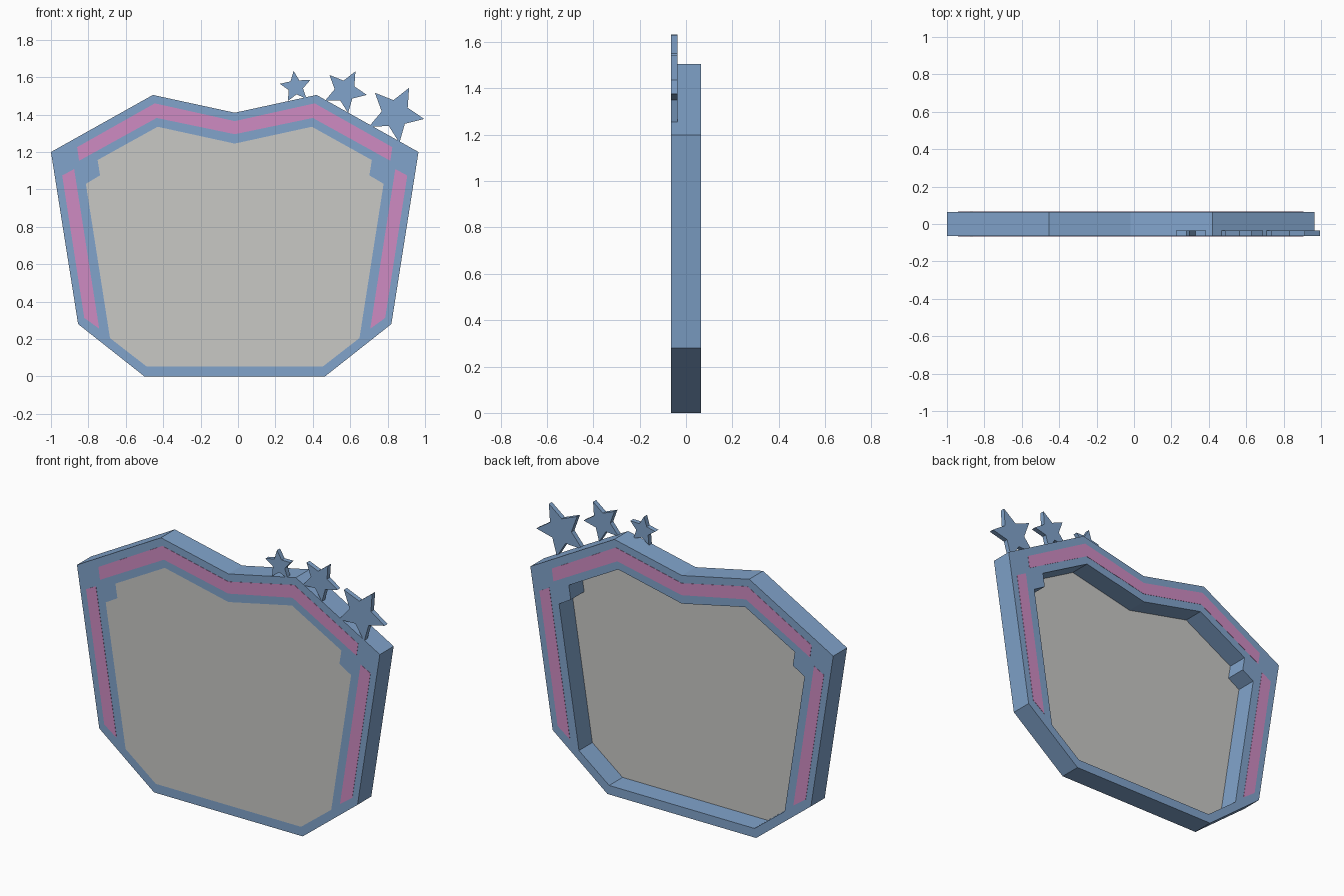
import bpy, bmesh
from math import cos, sin, radians
from mathutils import Vector

cube = bpy.data.objects.get("Cube")
if cube:
    bpy.data.objects.remove(cube, do_unlink=True)

CENTRE = -0.0175   # mirror line of the frame
HALF = 0.064       # half the frame depth


def make_material(name, rgb):
    mat = bpy.data.materials.new(name)
    mat.use_nodes = True
    colour = (*rgb, 1)
    mat.diffuse_color = colour
    mat.node_tree.nodes["Principled BSDF"].inputs["Base Color"].default_value = colour
    return mat


BLUE = make_material("soft blue", (0.22, 0.37, 0.60))
PINK = make_material("orchid pink", (0.62, 0.26, 0.54))
GREY = make_material("warm grey", (0.58, 0.58, 0.56))


def mirrored(half):
    """Close a right-hand outline with its mirror image; points on x = 0 are shared."""
    left = [(-x, z) for x, z in reversed(half) if x > 0]
    return [(x + CENTRE, z) for x, z in half + left]


def slab(name, loops, y0, y1, mat):
    """Fill outlines (later ones are holes) and extrude them from y0 to y1."""
    bm = bmesh.new()
    edges = []
    for loop in loops:
        verts = [bm.verts.new((x, y0, z)) for x, z in loop]
        edges += [bm.edges.new((a, b)) for a, b in zip(verts, verts[1:] + verts[:1])]
    bmesh.ops.triangle_fill(bm, edges=edges, use_beauty=True, normal=Vector((0, -1, 0)))
    result = bmesh.ops.extrude_face_region(bm, geom=bm.faces[:], use_keep_orig=True)
    moved = [v for v in result["geom"] if isinstance(v, bmesh.types.BMVert)]
    bmesh.ops.translate(bm, verts=moved, vec=(0, y1 - y0, 0))
    bmesh.ops.recalc_face_normals(bm, faces=bm.faces[:])
    mesh = bpy.data.meshes.new(name)
    bm.to_mesh(mesh)
    bm.free()
    mesh.materials.append(mat)
    obj = bpy.data.objects.new(name, mesh)
    bpy.context.collection.objects.link(obj)
    return obj


# Frame with its notched opening
outer = mirrored([(0, 1.41), (0.4375, 1.505), (0.9825, 1.2), (0.8375, 0.28), (0.4825, 0)])
inner = mirrored([(0, 1.245), (0.4125, 1.335), (0.733, 1.157), (0.72, 1.075),
                  (0.796, 1.03), (0.667, 0.205), (0.471, 0.053)])
slab("frame", [outer, inner], -HALF, HALF, BLUE)

# Panel flush with the front, recessed from the back
slab("panel", [inner], -HALF, -HALF + 0.004, GREY)

# Inlaid stripes on both faces
top_edge = [(0, 1.365), (0.4275, 1.46), (0.8425, 1.226)]
low_edge = [(0.832, 1.153), (0.4175, 1.382), (0, 1.295)]
half_band = top_edge + low_edge
top_band = [(x + CENTRE, z) for x, z in
            half_band + [(-x, z) for x, z in reversed(half_band) if x > 0]]
# Re-order so the outline runs along the top edge, then back along the lower one
upper = [(-x, z) for x, z in reversed(top_edge[1:])] + top_edge
lower = low_edge + [(-x, z) for x, z in reversed(low_edge[:-1])]
top_band = [(x + CENTRE, z) for x, z in upper + lower]
side_band = [(0.8585, 1.109), (0.9225, 1.074), (0.8045, 0.313), (0.7245, 0.255)]

for face, y in (("front", -HALF), ("back", HALF)):
    y0, y1 = y - 0.0015, y + 0.0015
    slab(f"top_stripe_{face}", [top_band], y0, y1, PINK)
    for side, sign in (("left", 1), ("right", -1)):
        band = [(sign * x + CENTRE, z) for x, z in side_band]
        slab(f"{side}_stripe_{face}", [band], y0, y1, PINK)

# Stars along the upper left corner
for name, x, z, radius, turn in (("small_star", 0.308, 1.548, 0.086, 97),
                                 ("medium_star", 0.572, 1.526, 0.119, 62),
                                 ("large_star", 0.841, 1.404, 0.157, 62)):
    outline = []
    for i in range(10):
        r = radius * (0.47 if i % 2 else 1)
        a = radians(turn + 36 * i)
        outline.append((x + r * cos(a), z + r * sin(a)))
    slab(name, [outline], -HALF, -0.036, BLUE)
